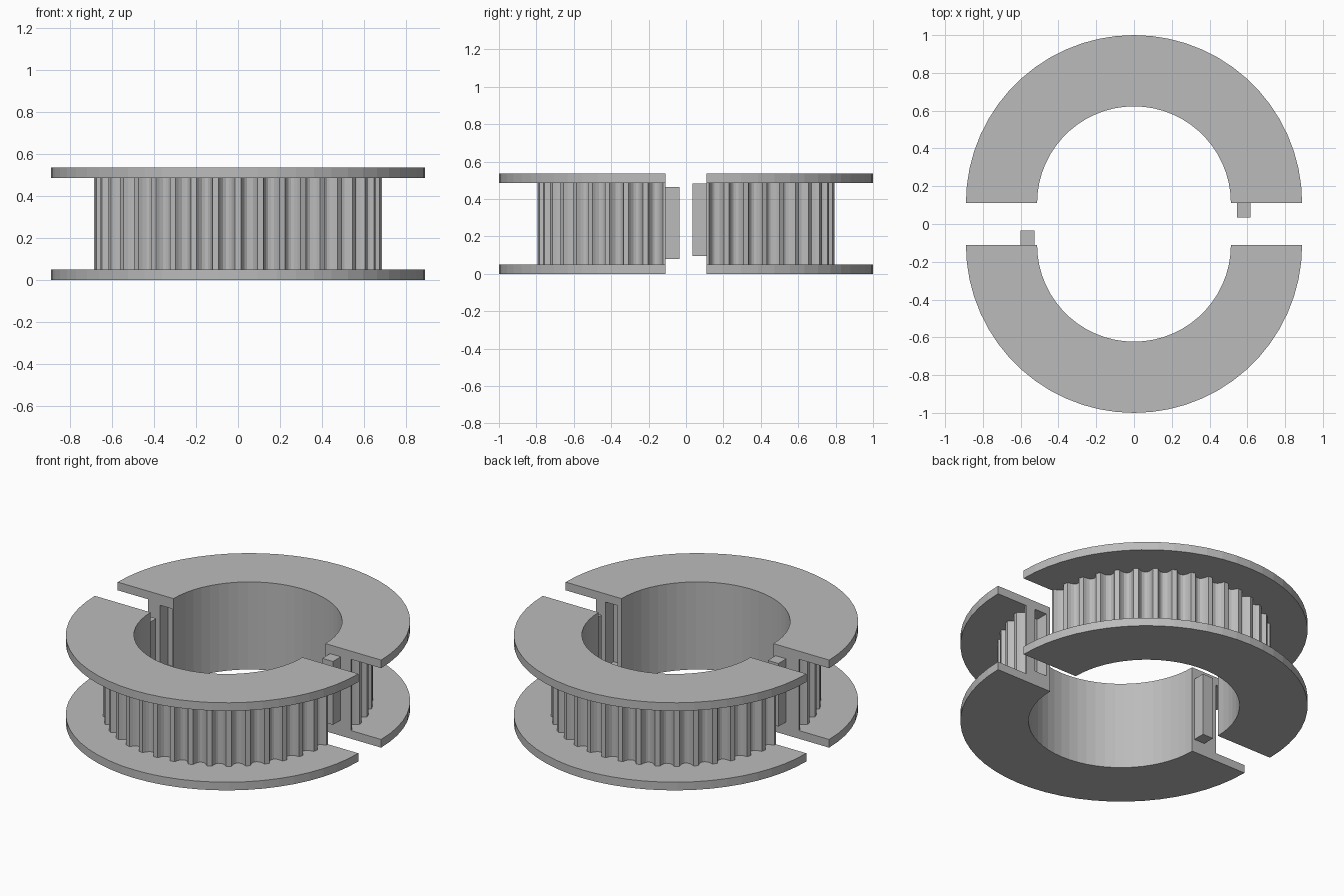
import bpy, bmesh
from math import sin, cos, radians

cube = bpy.data.objects.get("Cube")
if cube:
    bpy.data.objects.remove(cube, do_unlink=True)

OUTER, BORE, TIP = 0.89, 0.513, 0.685
HEIGHT, RIM, GAP = 0.535, 0.05, 0.11
TEETH = 40
PITCH = 360 / TEETH
# groove outline: share of the pitch from the groove centre, radius
GROOVE = [(-0.37, TIP), (-0.29, 0.665), (-0.19, 0.65), (-0.07, 0.643),
          (0.07, 0.643), (0.19, 0.65), (0.29, 0.665), (0.37, TIP)]

grey = bpy.data.materials.new("plain grey")
grey.use_nodes = True
grey.diffuse_color = (0.5, 0.5, 0.5, 1)
grey.node_tree.nodes["Principled BSDF"].inputs["Base Color"].default_value = (0.5, 0.5, 0.5, 1)


def polar(radius, degrees):
    return radius * cos(radians(degrees)), radius * sin(radians(degrees))


def arc(radius, start, end, steps=30):
    return [polar(radius, start + (end - start) * i / steps) for i in range(steps + 1)]


def extrude(name, outline, z0, z1, side=1):
    """Extrude an outline upwards; side -1 turns it half round for the front."""
    bm = bmesh.new()
    face = bm.faces.new([bm.verts.new((side * x, side * (y + GAP), z0)) for x, y in outline])
    top = bmesh.ops.extrude_face_region(bm, geom=[face])["geom"]
    moved = [v for v in top if isinstance(v, bmesh.types.BMVert)]
    bmesh.ops.translate(bm, verts=moved, vec=(0, 0, z1 - z0))
    bmesh.ops.recalc_face_normals(bm, faces=bm.faces)
    mesh = bpy.data.meshes.new(name)
    bm.to_mesh(mesh)
    bm.free()
    mesh.materials.append(grey)
    obj = bpy.data.objects.new(name, mesh)
    bpy.context.collection.objects.link(obj)
    return obj


def box(x0, x1, y0, y1):
    return [(x0, y0), (x1, y0), (x1, y1), (x0, y1)]


# half ring outlines for the flanges and the toothed hub
flange = arc(OUTER, 0, 180) + arc(BORE, 180, 0)
toothed = [polar(TIP, 0)]
for k in range(TEETH // 2):
    toothed += [polar(r, (k + 0.5 + share) * PITCH) for share, r in GROOVE]
toothed += [polar(TIP, 180)] + arc(BORE, 180, 0)

# per half: side, tab x range, tab z range, slot x range, slot z range
HALVES = {
    "back": (1, (0.545, 0.617), (0.095, 0.482), (-0.605, -0.523), (0.075, 0.47)),
    "front": (-1, (0.528, 0.60), (0.08, 0.465), (-0.622, -0.54), (0.09, 0.485)),
}
for half, (side, tab_x, tab_z, slot_x, slot_z) in HALVES.items():
    extrude(half + "_lower_flange", flange, 0, RIM, side)
    extrude(half + "_upper_flange", flange, HEIGHT - RIM, HEIGHT, side)
    hub = extrude(half + "_toothed_hub", toothed, RIM, HEIGHT - RIM, side)

    # slot that takes the tab of the other half
    cutter = extrude("slot_cutter", box(*slot_x, -0.05, 0.08), *slot_z, side)
    cutter.hide_render = True
    cut = hub.modifiers.new("slot", "BOOLEAN")
    cut.operation = "DIFFERENCE"
    cut.solver = "EXACT"
    cut.object = cutter
    bpy.context.view_layer.objects.active = hub
    bpy.ops.object.modifier_apply(modifier=cut.name)
    bpy.data.objects.remove(cutter, do_unlink=True)

    # joining tab
    extrude(half + "_tab", box(*tab_x, -0.075, 0.01), *tab_z, side)
